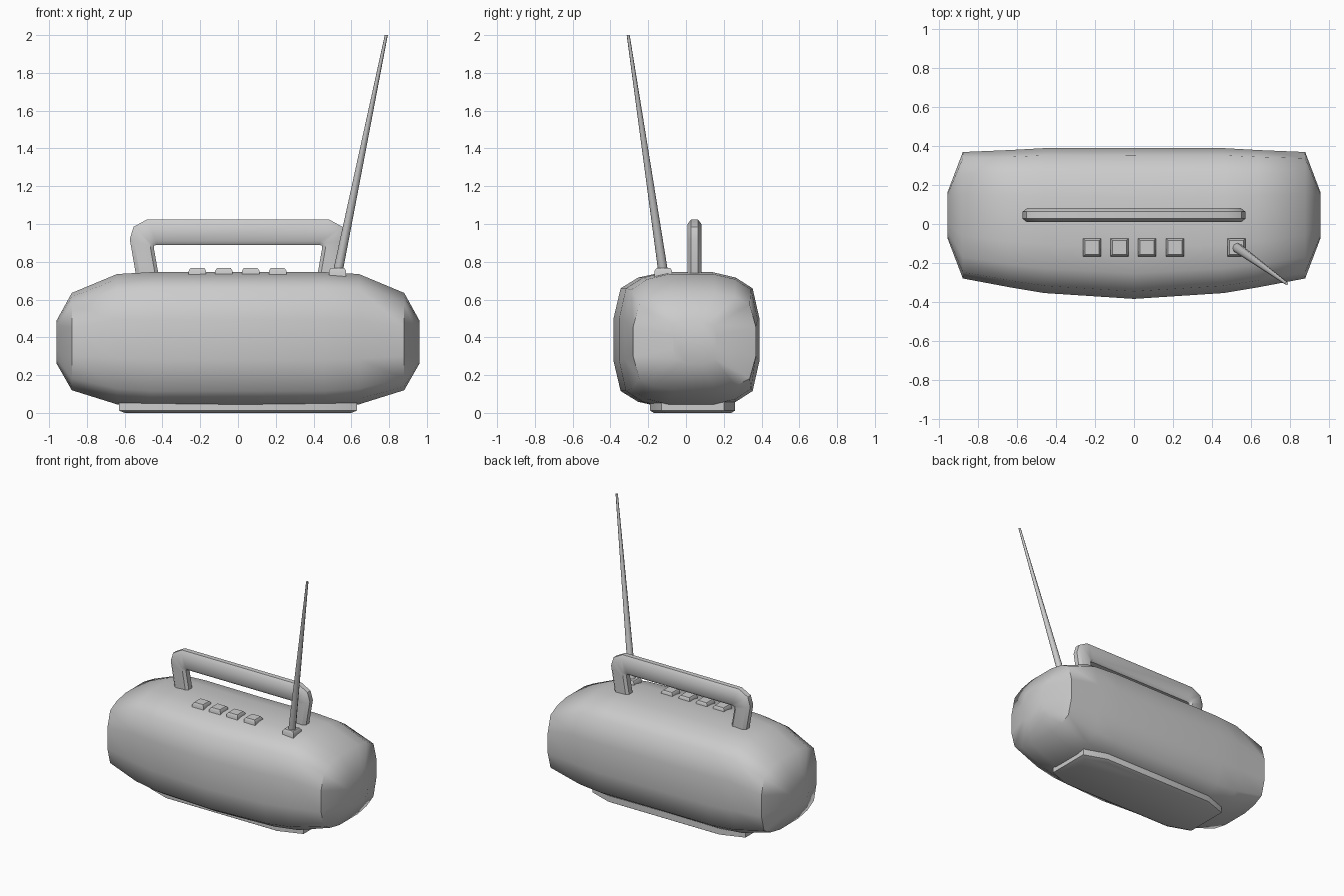
import bpy, bmesh, math
from mathutils import Vector

cube = bpy.data.objects.get("Cube")
if cube:
    bpy.data.objects.remove(cube)

grey = bpy.data.materials.new("plain grey")
grey.use_nodes = True
grey.diffuse_color = (0.6, 0.6, 0.6, 1)
grey.node_tree.nodes["Principled BSDF"].inputs["Base Color"].default_value = (0.6, 0.6, 0.6, 1)


def finish(name, bm, angle):
    bmesh.ops.recalc_face_normals(bm, faces=bm.faces)
    mesh = bpy.data.meshes.new(name)
    bm.to_mesh(mesh)
    bm.free()
    mesh.materials.append(grey)
    obj = bpy.data.objects.new(name, mesh)
    bpy.context.collection.objects.link(obj)
    bpy.ops.object.select_all(action="DESELECT")
    obj.select_set(True)
    bpy.context.view_layer.objects.active = obj
    bpy.ops.object.shade_smooth_by_angle(angle=math.radians(angle))
    return obj


def loft(name, rings, angle=40):
    """Bridge equal-length rings of points and cap both ends."""
    bm = bmesh.new()
    loops = [[bm.verts.new(p) for p in ring] for ring in rings]
    for a, b in zip(loops, loops[1:]):
        for i in range(len(a)):
            j = (i + 1) % len(a)
            bm.faces.new((a[i], a[j], b[j], b[i]))
    bm.faces.new(loops[0])
    bm.faces.new(loops[-1])
    return finish(name, bm, angle)


def octagon(x0, x1, y0, y1, z, cx, cy):
    return [(x0 + cx, y0, z), (x1 - cx, y0, z), (x1, y0 + cy, z), (x1, y1 - cy, z),
            (x1 - cx, y1, z), (x0 + cx, y1, z), (x0, y1 - cy, z), (x0, y0 + cy, z)]


# Body: rounded cross-sections along x (x, front, back, bottom, top)
def body_ring(x, y0, y1, z0, z1):
    quarter = [(1, 0.3), (0.9, 0.76), (0.66, 0.92), (0.33, 1)]
    pts = quarter + [(-a, b) for a, b in reversed(quarter)]
    pts += [(-a, -b) for a, b in pts]
    cy, cz, hy, hz = (y0 + y1) / 2, (z0 + z1) / 2, (y1 - y0) / 2, (z1 - z0) / 2
    return [(x, cy + a * hy, cz + b * hz) for a, b in pts]


half = [(0.96, -0.07, 0.16, 0.26, 0.49), (0.88, -0.28, 0.37, 0.12, 0.635),
        (0.64, -0.325, 0.38, 0.045, 0.735), (0.46, -0.355, 0.39, 0.03, 0.745)]
sections = [(-s[0],) + s[1:] for s in half] + [(0, -0.385, 0.39, 0.03, 0.745)] + half[::-1]
loft("body", [body_ring(*s) for s in sections], 50)

# Base slab with clipped corners
loft("base", [octagon(-0.6, 0.6, -0.17, 0.24, 0, 0.16, 0.06),
              octagon(-0.63, 0.63, -0.19, 0.26, 0.012, 0.17, 0.06),
              octagon(-0.63, 0.63, -0.19, 0.26, 0.09, 0.17, 0.06)])

# Handle: chamfered section swept along outer and inner path pairs
left = [((-0.535, 0.7), (-0.415, 0.7)), ((-0.573, 0.92), (-0.445, 0.87)),
        ((-0.553, 0.985), (-0.445, 0.885)), ((-0.48, 1.025), (-0.43, 0.89))]
path = left + [((-a, b), (-c, d)) for (a, b), (c, d) in reversed(left)]
section = [(0, -0.018), (0, 0.018), (0.18, 0.036), (0.85, 0.036),
           (1, 0.02), (1, -0.02), (0.85, -0.036), (0.18, -0.036)]
loft("handle", [[(o[0] + (i[0] - o[0]) * t, 0.045 + y, o[1] + (i[1] - o[1]) * t)
                 for t, y in section] for o, i in path])


# Buttons and aerial socket
def button(name, x):
    rings = []
    for z, r in ((0.7, 0.046), (0.752, 0.046), (0.768, 0.036)):
        rings.append([(x + a * r, -0.12 + b * r, z)
                      for a, b in ((-1, -1), (1, -1), (1, 1), (-1, 1))])
    loft(name, rings, 50)


for k, x in enumerate((-0.215, -0.075, 0.067, 0.21)):
    button(f"button_{k + 1}", x)
button("aerial_socket", 0.527)

# Tapered aerial leaning forward and to the left
rings = []
for centre, radius in ((Vector((0.527, -0.12, 0.74)), 0.026), (Vector((0.785, -0.306, 2.0)), 0.008)):
    rings.append([centre + Vector((math.cos(a) * radius, math.sin(a) * radius, 0))
                  for a in (math.tau * k / 8 for k in range(8))])
loft("aerial", rings, 50)
